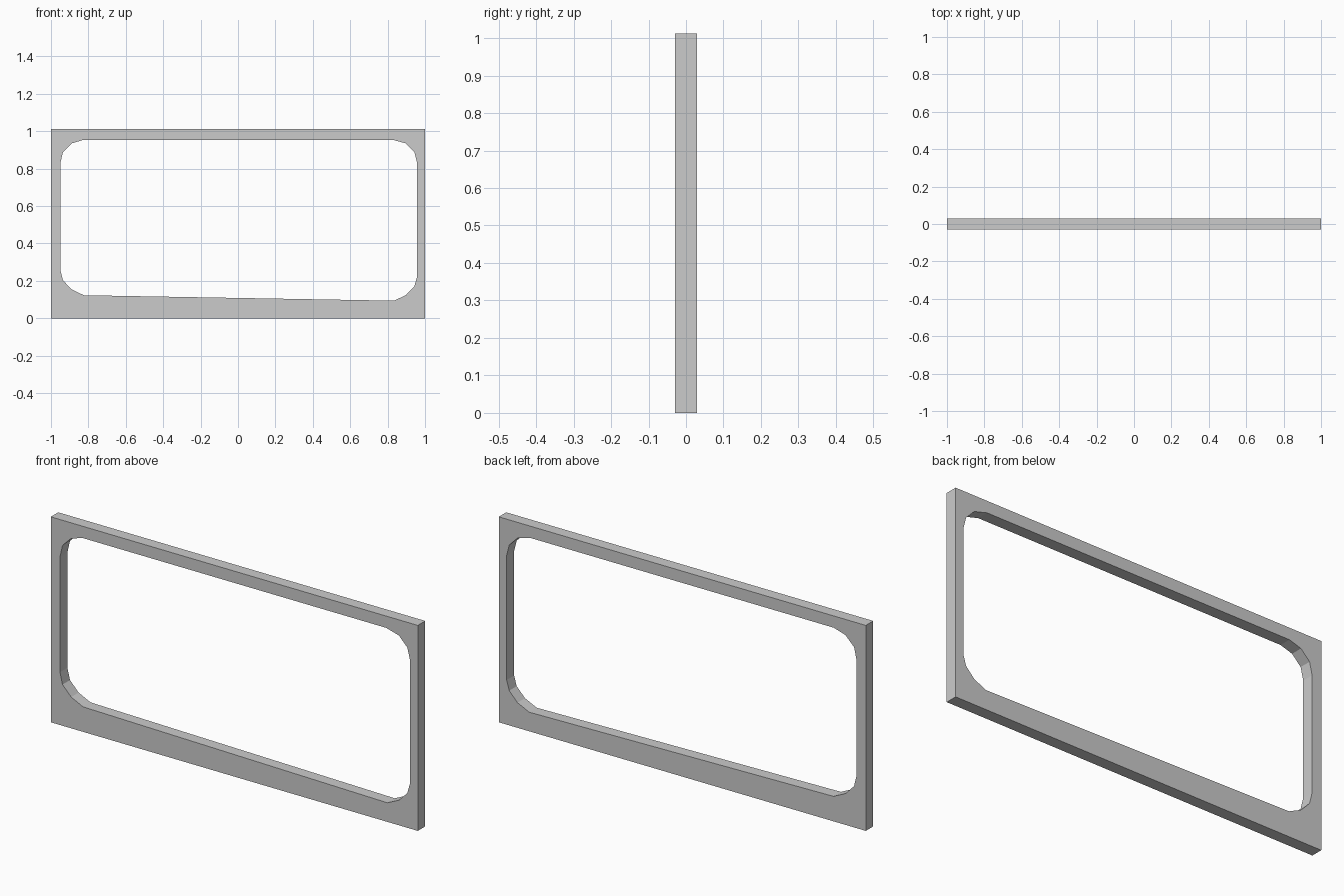
import bpy, bmesh

if "Cube" in bpy.data.objects:
    bpy.data.objects.remove(bpy.data.objects["Cube"])

HALF_DEPTH = 0.029

# Outer rectangle and rounded opening, as (x, z)
outer = [(-1, 0), (1, 0), (1, 1.012), (-1, 1.012)]
opening = [
    (-0.824, 0.123), (0.834, 0.094), (0.898, 0.124), (0.943, 0.171),
    (0.957, 0.220), (0.957, 0.833), (0.943, 0.888), (0.897, 0.935),
    (0.828, 0.954), (-0.826, 0.954), (-0.889, 0.935), (-0.936, 0.888),
    (-0.950, 0.828), (-0.950, 0.260), (-0.936, 0.203), (-0.889, 0.154),
]


def add_loop(bm, points):
    """Closed loop of edges on the front plane."""
    verts = [bm.verts.new((x, -HALF_DEPTH, z)) for x, z in points]
    return [bm.edges.new((a, b)) for a, b in zip(verts, verts[1:] + verts[:1])]


# Frame face with its opening, extruded front to back
bm = bmesh.new()
edges = add_loop(bm, outer) + add_loop(bm, opening)
bmesh.ops.triangle_fill(bm, edges=edges, use_beauty=True)
result = bmesh.ops.extrude_face_region(bm, geom=bm.faces[:], use_keep_orig=True)
moved = [g for g in result["geom"] if isinstance(g, bmesh.types.BMVert)]
bmesh.ops.translate(bm, verts=moved, vec=(0, 2 * HALF_DEPTH, 0))
bmesh.ops.recalc_face_normals(bm, faces=bm.faces[:])

mesh = bpy.data.meshes.new("window_frame")
bm.to_mesh(mesh)
bm.free()
bpy.context.collection.objects.link(bpy.data.objects.new("window_frame", mesh))
